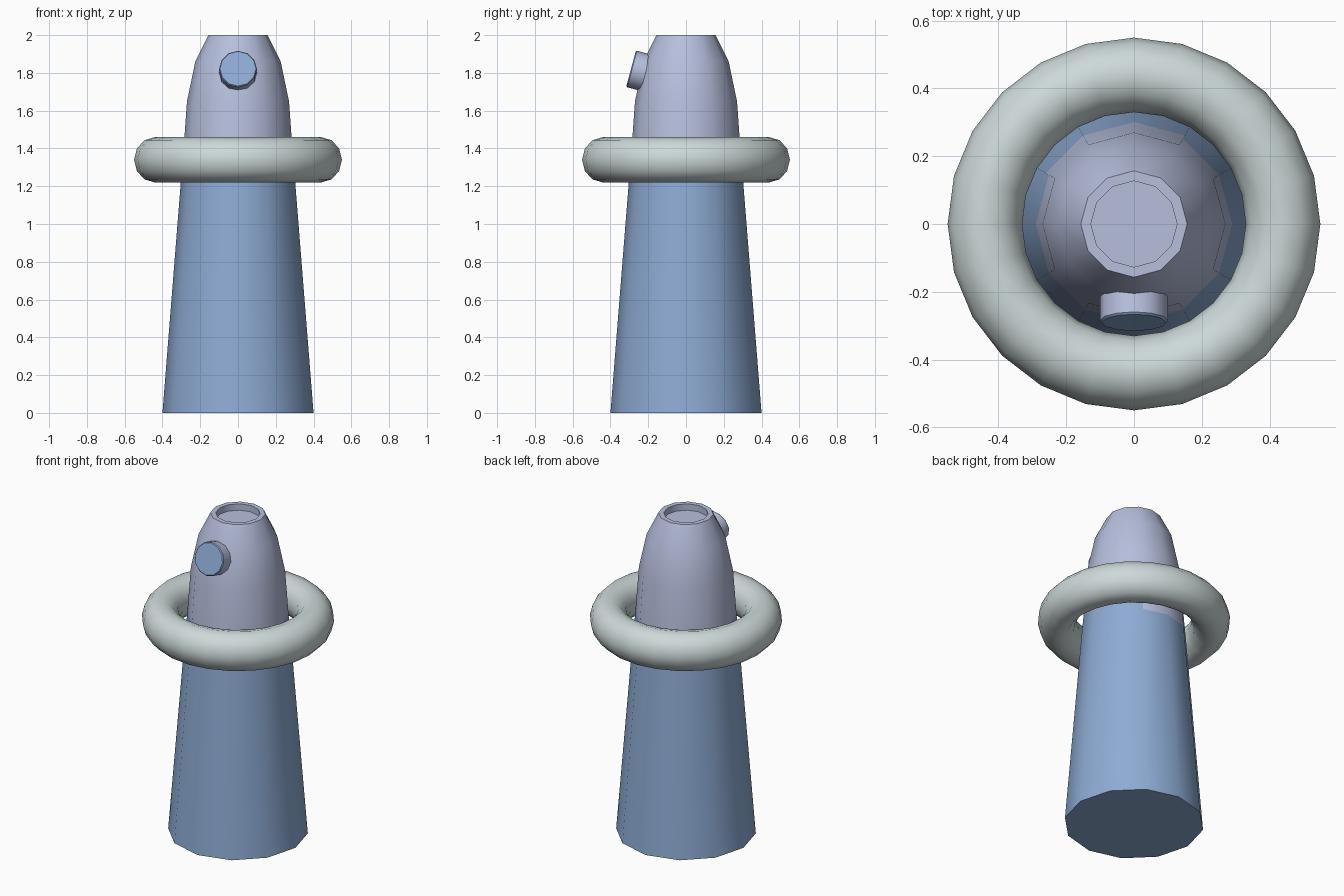
import bpy, bmesh, math
from mathutils import Matrix, Vector

if "Cube" in bpy.data.objects:
    bpy.data.objects.remove(bpy.data.objects["Cube"])


def mat(name, rgb):
    m = bpy.data.materials.new(name)
    m.diffuse_color = (*rgb, 1)
    m.use_nodes = True
    m.node_tree.nodes["Principled BSDF"].inputs["Base Color"].default_value = m.diffuse_color
    return m


BLUE = mat("dusty blue", (0.27, 0.41, 0.66))
LAVENDER = mat("pale lavender", (0.47, 0.52, 0.72))
GREY = mat("pale grey", (0.61, 0.69, 0.69))


def lathe(name, profile, sides, mats, closed=False):
    """Revolve (radius, z) points round z; cap the ends unless closed."""
    bm = bmesh.new()
    rings = []
    for r, z in profile:
        rings.append([bm.verts.new((r * math.cos(math.tau * i / sides),
                                    r * math.sin(math.tau * i / sides), z))
                      for i in range(sides)])
    n = len(rings)
    for k in range(n if closed else n - 1):
        a, b = rings[k], rings[(k + 1) % n]
        for i in range(sides):
            j = (i + 1) % sides
            bm.faces.new((a[i], a[j], b[j], b[i]))
    if not closed:
        bm.faces.new(rings[0][::-1])
        bm.faces.new(rings[-1])
    bmesh.ops.recalc_face_normals(bm, faces=bm.faces)
    me = bpy.data.meshes.new(name)
    bm.to_mesh(me)
    bm.free()
    for m in mats:
        me.materials.append(m)
    ob = bpy.data.objects.new(name, me)
    bpy.context.collection.objects.link(ob)
    return ob


def smooth(ob, angle=35):
    bpy.ops.object.select_all(action='DESELECT')
    ob.select_set(True)
    bpy.context.view_layer.objects.active = ob
    bpy.ops.object.shade_smooth_by_angle(angle=math.radians(angle))


# tapered body with rounded nose and recessed top
body = lathe("tapered_body",
             [(0.40, 0), (0.301, 1.245), (0.29, 1.37), (0.27, 1.65),
              (0.226, 1.86), (0.157, 2.0), (0.127, 2.0), (0.127, 1.96)],
             12, [BLUE, LAVENDER])
for p in body.data.polygons:
    c = p.center
    ang = math.degrees(math.atan2(c.y, c.x)) % 360
    back_patch = c.z > 1.25 and 60 < ang < 150
    p.material_index = 1 if c.z > 1.4 or back_patch else 0
smooth(body)

# floating ring round the body
ring = lathe("ring",
             [(0.44 + 0.11 * math.cos(math.tau * i / 12),
               1.34 + 0.12 * math.sin(math.tau * i / 12)) for i in range(12)],
             24, [GREY], closed=True)
smooth(ring, 60)

# tilted front button: blue face, lavender side
button = lathe("front_button", [(0.1, -0.08), (0.1, -0.006), (0.095, 0)],
               12, [LAVENDER, BLUE])
for p in button.data.polygons:
    p.material_index = 1 if p.center.z > -0.004 else 0
button.data.transform(Matrix.Translation(Vector((0, -0.291, 1.822)))
                      @ Matrix.Rotation(math.radians(75), 4, 'X'))
smooth(button)
